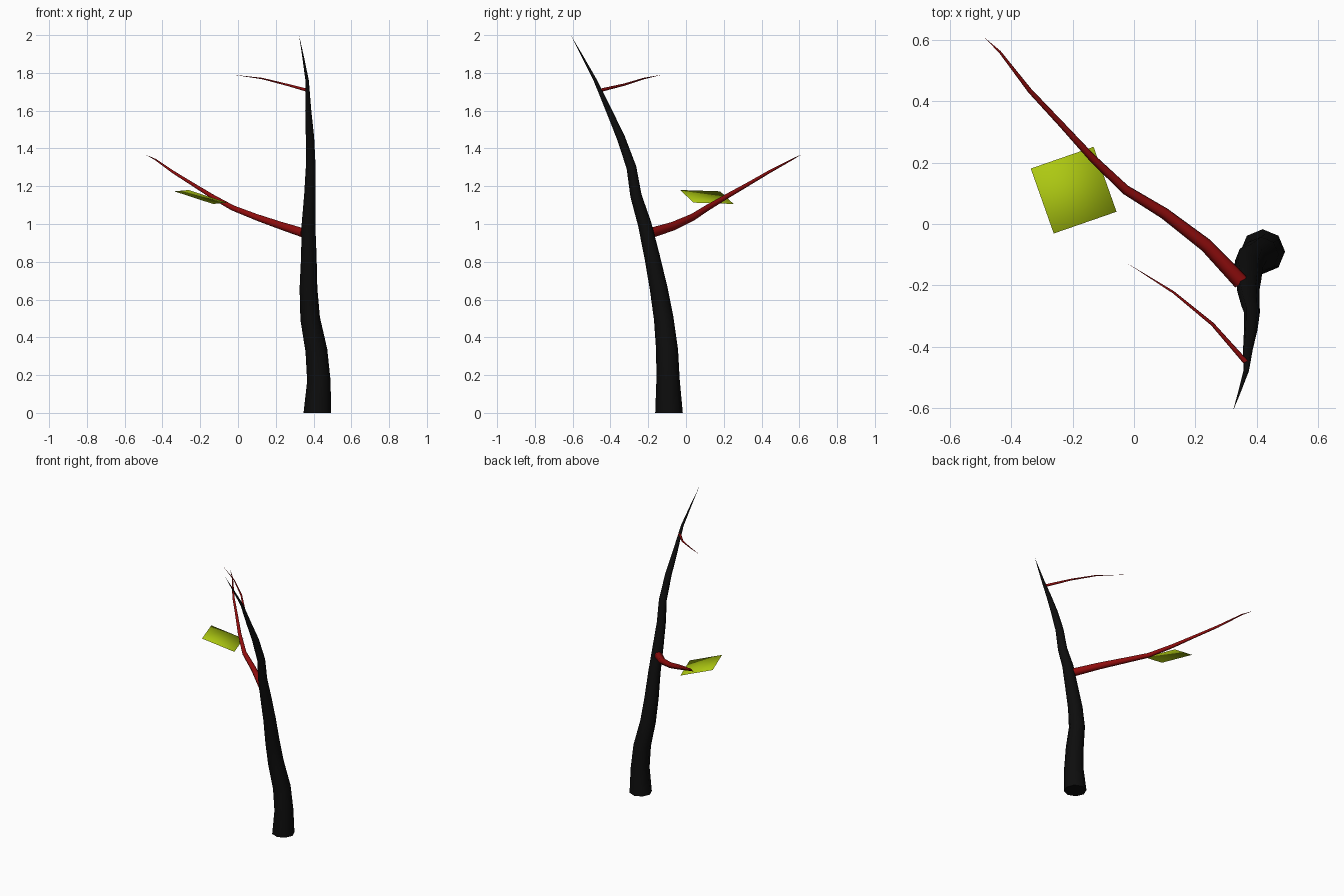
import bpy, bmesh, math
from mathutils import Vector

if "Cube" in bpy.data.objects:
    bpy.data.objects.remove(bpy.data.objects["Cube"])


def material(name, rgb):
    m = bpy.data.materials.new(name)
    m.diffuse_color = (*rgb, 1)
    m.use_nodes = True
    m.node_tree.nodes["Principled BSDF"].inputs["Base Color"].default_value = m.diffuse_color
    return m


def add_object(name, bm, mat):
    mesh = bpy.data.meshes.new(name)
    bm.to_mesh(mesh)
    bm.free()
    mesh.materials.append(mat)
    ob = bpy.data.objects.new(name, mesh)
    bpy.context.collection.objects.link(ob)
    return ob


def tapered_tube(name, path, sides, mat, start_dir=None):
    """Sweep a polygon along (x, y, z, radius) points, ending in a tip."""
    bm = bmesh.new()
    pts = [Vector(p[:3]) for p in path]
    rings = []
    axis = Vector((0, 0, 1))
    side = Vector((1, 0, 0))
    for i, p in enumerate(pts[:-1]):
        tangent = (pts[i + 1] - pts[max(i - 1, 0)]).normalized()
        if i == 0 and start_dir:
            tangent = Vector(start_dir)
        side = axis.rotation_difference(tangent) @ side
        axis = tangent
        up = axis.cross(side)
        ring = []
        for k in range(sides):
            a = 2 * math.pi * k / sides
            ring.append(bm.verts.new(p + (side * math.cos(a) + up * math.sin(a)) * path[i][3]))
        rings.append(ring)
    tip = bm.verts.new(pts[-1])
    for k in range(sides):
        n = (k + 1) % sides
        for a, b in zip(rings, rings[1:]):
            bm.faces.new((a[k], a[n], b[n], b[k]))
        bm.faces.new((rings[-1][k], rings[-1][n], tip))
    for f in bm.faces:
        f.smooth = True
    bm.faces.new(rings[0][::-1])
    return add_object(name, bm, mat)


bark = material("dark_bark", (0.004, 0.004, 0.004))
red = material("red_wood", (0.28, 0.004, 0.004))
green = material("leaf_green", (0.42, 0.58, 0.006))

# Trunk, leaning towards the front
tapered_tube("trunk", [
    (0.42, -0.09, 0.0, 0.073), (0.428, -0.095, 0.17, 0.062), (0.415, -0.10, 0.33, 0.058),
    (0.382, -0.118, 0.5, 0.052), (0.373, -0.145, 0.66, 0.047), (0.375, -0.18, 0.83, 0.041),
    (0.373, -0.219, 1.0, 0.036), (0.38, -0.265, 1.15, 0.030), (0.385, -0.289, 1.3, 0.026),
    (0.381, -0.346, 1.46, 0.022), (0.372, -0.408, 1.6, 0.016), (0.366, -0.48, 1.76, 0.009),
    (0.342, -0.555, 1.9, 0.004), (0.323, -0.61, 2.0, 0)], 8, bark, (0, 0, 1))

# Lower branch
tapered_tube("lower_branch", [
    (0.348, -0.188, 0.952, 0.027), (0.236, -0.07, 0.988, 0.023), (0.10, 0.034, 1.035, 0.019),
    (-0.028, 0.112, 1.085, 0.016), (-0.138, 0.217, 1.147, 0.013), (-0.236, 0.324, 1.208, 0.010),
    (-0.34, 0.435, 1.273, 0.008), (-0.438, 0.562, 1.342, 0.004), (-0.49, 0.61, 1.367, 0)], 6, red)

# Upper twig
tapered_tube("upper_branch", [
    (0.366, -0.452, 1.708, 0.009), (0.256, -0.327, 1.738, 0.006),
    (0.129, -0.223, 1.77, 0.004), (-0.024, -0.127, 1.79, 0)], 6, red)

# Single flat leaf card with outward-bent normals for soft shading
corners = [Vector(c) for c in ((-0.337, 0.181, 1.173), (-0.262, -0.031, 1.18),
                               (-0.057, 0.04, 1.113), (-0.132, 0.252, 1.106))]
bm = bmesh.new()
face = bm.faces.new([bm.verts.new(c) for c in corners])
face.smooth = True
face.normal_update()
normal = face.normal.copy()
leaf = add_object("leaf", bm, green)
centre = sum(corners, Vector()) / 4
leaf.data.normals_split_custom_set_from_vertices(
    [(normal + (c - centre).normalized() * 0.8).normalized() for c in corners])
